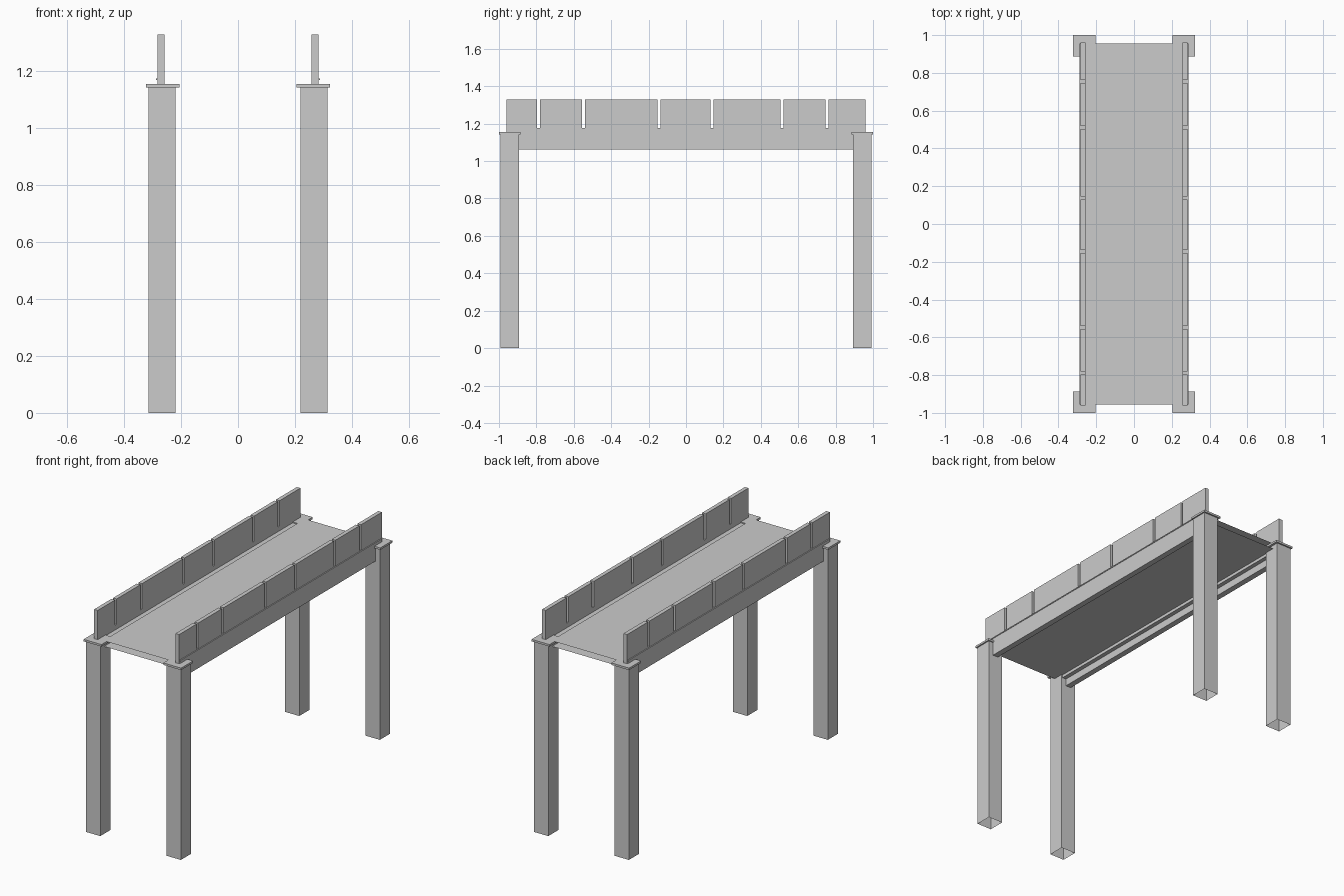
import bpy, bmesh

if "Cube" in bpy.data.objects:
    bpy.data.objects.remove(bpy.data.objects["Cube"])

Y0, Y1 = -0.955, 0.955          # deck ends


def make(name, bm, mirror=(True, False)):
    bmesh.ops.recalc_face_normals(bm, faces=bm.faces)
    me = bpy.data.meshes.new(name)
    bm.to_mesh(me)
    bm.free()
    ob = bpy.data.objects.new(name, me)
    bpy.context.collection.objects.link(ob)
    if any(mirror):
        m = ob.modifiers.new("mirror", 'MIRROR')
        m.use_axis = (mirror[0], mirror[1], False)
    return ob


def box(name, x, y, z, mirror=(True, False), open_bottom=False):
    bm = bmesh.new()
    bmesh.ops.create_cube(bm, size=1)
    for v in bm.verts:
        v.co = [r[0] if c < 0 else r[1] for c, r in zip(v.co, (x, y, z))]
    bmesh.ops.recalc_face_normals(bm, faces=bm.faces)
    if open_bottom:
        low = [f for f in bm.faces if f.normal.z < -0.5]
        bmesh.ops.delete(bm, geom=low, context='FACES_ONLY')
    return make(name, bm, mirror)


def sheet(name, profile, mirror):
    """Open (x, z) profile swept along the bridge, without end faces."""
    bm = bmesh.new()
    rows = [[bm.verts.new((x, y, z)) for x, z in profile] for y in (Y0, Y1)]
    for i in range(len(profile) - 1):
        bm.faces.new((rows[0][i], rows[0][i + 1], rows[1][i + 1], rows[1][i]))
    return make(name, bm, mirror)


# Four hollow legs with flat caps
box("leg", (0.219, 0.315), (0.893, 0.991), (0, 1.144), (True, True), True)
box("leg_cap", (0.205, 0.323), (0.886, 1.0), (1.143, 1.155), (True, True))

# Deck: top and bottom skins, open at the ends
sheet("deck_top", [(-0.225, 1.156), (0.225, 1.156)], (False, False))
sheet("deck_underside", [(-0.225, 1.123), (0.225, 1.123)], (False, False))

# Stepped side beams
sheet("side_beam", [(0.26, 1.15), (0.225, 1.15), (0.225, 1.105), (0.25, 1.105),
                    (0.25, 1.062), (0.285, 1.062), (0.285, 1.17), (0.281, 1.17)],
      (True, False))
box("beam_trim", (0.281, 0.288), (Y0, Y1), (1.169, 1.175))

# Parapet wall with slots between the panels
slots = [-0.788, -0.548, -0.145, 0.138, 0.512, 0.754]
outline = [(-0.96, 1.12), (-0.96, 1.33)]
for s in slots:
    a, b = s - 0.008, s + 0.008
    outline += [(a, 1.33), (a, 1.178), (b, 1.178), (b, 1.33)]
outline += [(0.96, 1.33), (0.96, 1.12)]
bm = bmesh.new()
face = bm.faces.new([bm.verts.new((0.258, y, z)) for y, z in outline])
ext = bmesh.ops.extrude_face_region(bm, geom=[face], use_keep_orig=True)
bmesh.ops.translate(bm, vec=(0.024, 0, 0),
                    verts=[g for g in ext["geom"] if isinstance(g, bmesh.types.BMVert)])
make("parapet", bm)
